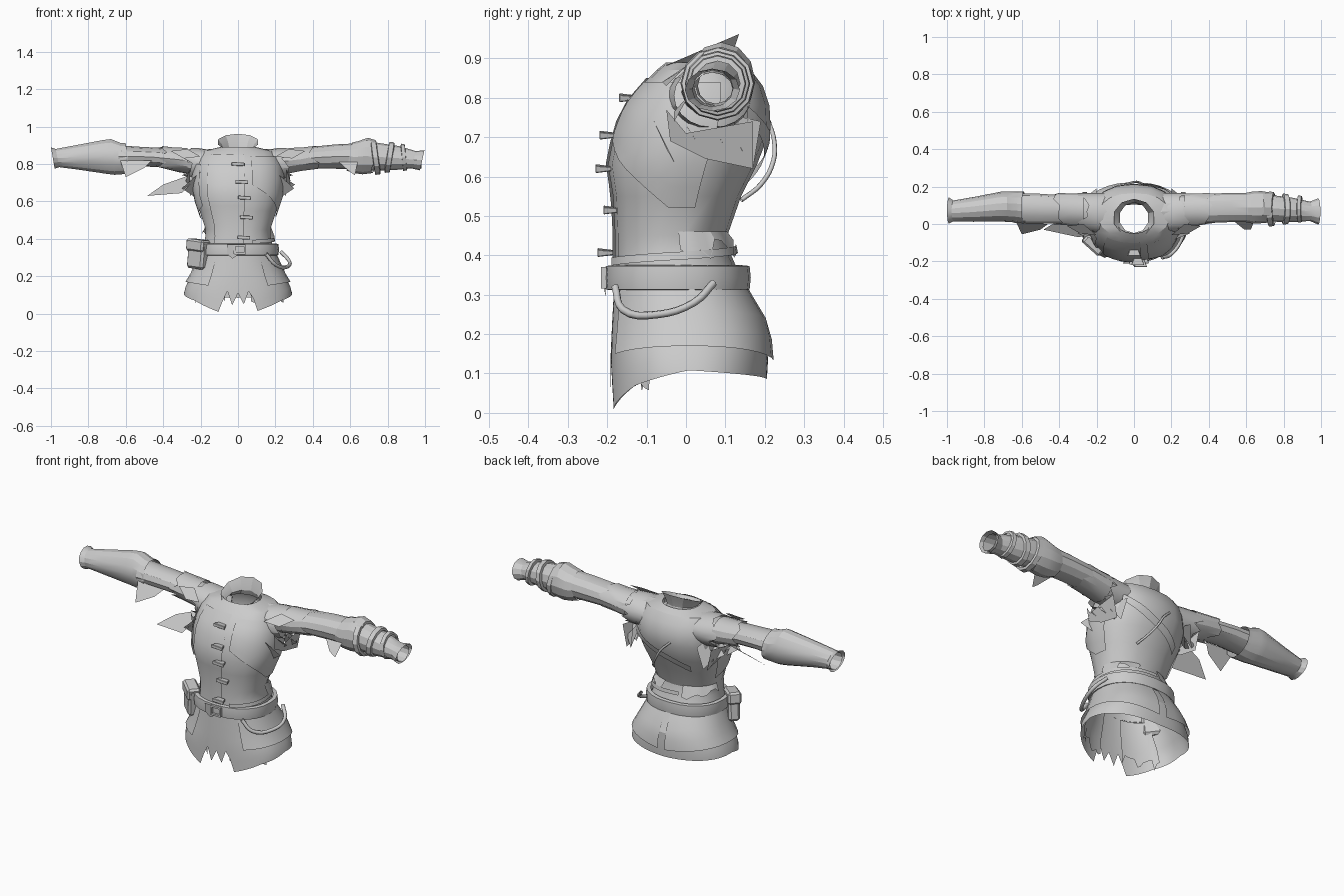
import bpy, bmesh, math, random
from math import sin, cos, radians, copysign
from mathutils import Vector, Matrix

random.seed(4)
if "Cube" in bpy.data.objects:
    bpy.data.objects.remove(bpy.data.objects["Cube"])

cloth = bpy.data.materials.new("grey cloth")
cloth.use_nodes = True
GREY = (0.6, 0.6, 0.6, 1)
cloth.diffuse_color = GREY
cloth.node_tree.nodes["Principled BSDF"].inputs["Base Color"].default_value = GREY


def add(name, bm, smooth=25):
    mesh = bpy.data.meshes.new(name)
    bm.to_mesh(mesh)
    bm.free()
    ob = bpy.data.objects.new(name, mesh)
    bpy.context.collection.objects.link(ob)
    mesh.materials.append(cloth)
    bpy.ops.object.select_all(action='DESELECT')
    ob.select_set(True)
    bpy.context.view_layer.objects.active = ob
    if smooth:
        bpy.ops.object.shade_smooth_by_angle(angle=radians(smooth))


def grid(name, rows, closed=True):
    """Skin rows of points into an open cloth surface."""
    bm = bmesh.new()
    vs = [[bm.verts.new(p) for p in row] for row in rows]
    n = len(rows[0])
    for a, b in zip(vs, vs[1:]):
        for i in range(n if closed else n - 1):
            j = (i + 1) % n
            bm.faces.new((a[i], a[j], b[j], b[i]))
    add(name, bm)


def lerp_table(table, t):
    for a, b in zip(table, table[1:]):
        if t <= b[0]:
            f = max(0, (t - a[0]) / (b[0] - a[0]))
            return [p + (q - p) * f for p, q in zip(a, b)]
    return list(table[-1])


# Body profile: height, half width, front y, back y
BODY = [(0.0, .295, -.192, .20), (.13, .288, -.192, .208), (.22, .24, -.188, .205),
        (.33, .198, -.182, .145), (.40, .178, -.18, .115), (.45, .175, -.18, .105),
        (.55, .208, -.185, .14), (.63, .235, -.198, .18), (.72, .243, -.18, .215),
        (.78, .235, -.155, .212), (.83, .222, -.115, .195), (.87, .19, -.075, .165),
        (.89, .10, -.05, .125)]


def body(deg, z, off=0.0):
    """Point on the body; 0 degrees is the front, positive turns to +x."""
    _, w, f, b = lerp_table(BODY, z)
    s, c = sin(radians(deg)), cos(radians(deg))
    sx, sy = copysign(abs(s) ** .88, s), copysign(abs(c) ** .88, c)
    return Vector((sx * (w + off), (f + b) / 2 - sy * ((b - f) / 2 + off), z))


def patch(name, a0, a1, low, high, off, cols=12, rows=6, closed=False):
    """Layer of cloth lying on the body between two height rules."""
    angles = [a0 + (a1 - a0) * i / (cols if closed else cols - 1) for i in range(cols)]
    lo, hi = [low(a) for a in angles], [high(a) for a in angles]
    grid(name, [[body(a, l + (h - l) * r / rows, off(r / rows))
                 for a, l, h in zip(angles, lo, hi)]
                for r in range(rows + 1)], closed)


# Torso and skirt
grid("torso", [[body(a, z) for a in range(0, 360, 20)]
               for z in [.34] + [p[0] for p in BODY[4:]]])
HEM = [(-180, .085), (-90, .108), (-50, .07), (-18, .01), (-13.5, .07), (-9, .12),
       (-4.5, .045), (0, .11), (4.5, .05), (9, .12), (13.5, .085), (18, .015),
       (50, .07), (90, .108), (180, .085)]
patch("skirt", -180, 180, lambda a: lerp_table(HEM, a)[1], lambda a: .35,
      lambda t: 0, 80, 6, True)
for side in (1, -1):
    patch("skirt_overlay", side * 30, side * 177,
          lambda a: .13 + .04 * sin(radians(abs(a))), lambda a: .35,
          lambda t: .012 * (1 - t) + .003, 14, 4)
    patch("ragged_skirt_lining", side * 12, side * 60,
          lambda a: random.uniform(.05, .12), lambda a: .30, lambda t: -.015, 14, 3)

# Layered panels of the coat
patch("front_overlap", -40, 7, lambda a: .36, lambda a: .85, lambda t: .006, 8, 9)
patch("chest_panel", 15, 105, lambda a: max(.52, .69 - .0024 * (a - 15)),
      lambda a: .84, lambda t: .007, 10, 6)
patch("right_chest_panel", -105, -55, lambda a: .66 - .0015 * abs(a),
      lambda a: .80, lambda t: .007, 7, 4)
for side in (1, -1):
    patch("torn_waist_layer", side * 95, side * 165,
          lambda a: .41 + random.uniform(-.025, .035), lambda a: .46,
          lambda t: .018 * (1 - t), 9, 1)
patch("back_strap", 128, 212, lambda a: .74 - .0021 * (a - 128),
      lambda a: .78 - .0021 * (a - 128), lambda t: .012, 12, 2)

# Collar, low at the front and flared at the rim
collar = []
for rx, ry, lift in ((.105, .092, 0), (.08, .082, .3), (.092, .09, .65), (.113, .102, 1)):
    row = []
    for i in range(10):
        a = 2 * math.pi * i / 10
        top = .918 - .044 * cos(a)
        row.append((rx * sin(a), .033 - ry * cos(a), .862 + (top - .862) * lift))
    collar.append(row)
grid("collar", collar)


def sleeve(name, side, rings, n=12, jag=0.0, tilt=0.0):
    """Tube along x; rings give x, centre y, centre z, y radius, z radius."""
    rows = []
    for k, (x, cy, cz, ry, rz) in enumerate(rings):
        rough = jag if k == len(rings) - 1 else 0
        rows.append([(side * (x + tilt * sin(2 * math.pi * i / n) + random.uniform(-rough, rough)),
                      cy + ry * cos(2 * math.pi * i / n),
                      cz + rz * sin(2 * math.pi * i / n)) for i in range(n)])
    grid(name, rows)


# Upper sleeves and torn shoulder caps
sleeve("left_sleeve", 1,
       [(.14, .065, .81, .085, .07), (.24, .07, .815, .08, .068), (.32, .078, .822, .08, .06),
        (.42, .085, .835, .078, .06), (.52, .088, .84, .078, .065), (.66, .088, .842, .078, .07)])
sleeve("right_sleeve", -1,
       [(.14, .065, .81, .085, .07), (.24, .07, .81, .08, .065), (.32, .075, .815, .074, .058),
        (.42, .08, .835, .076, .052), (.52, .083, .84, .08, .052), (.64, .085, .84, .08, .06)])
for side, label in ((1, "left"), (-1, "right")):
    sleeve(label + "_shoulder_cap", side,
           [(.15, .055, .80, .11, .076), (.21, .06, .80, .105, .085), (.27, .068, .805, .098, .08)],
           20, .035)
    sleeve(label + "_sleeve_patch", side,
           [(.27, .075, .818, .086, .07), (.34, .078, .826, .086, .064), (.41, .082, .835, .083, .062)],
           14, .03)

# Right forearm: tapered gauntlet with a lined wrist
sleeve("right_gauntlet", -1, [(.59, .088, .83, .086, .083), (.62, .09, .83, .083, .086),
                              (.67, .093, .838, .082, .098), (.71, .093, .838, .08, .093),
                              (.86, .078, .835, .066, .067), (.965, .07, .832, .056, .05),
                              (.99, .072, .832, .07, .058)], 14, 0, .01)
sleeve("right_wrist_lining", -1, [(.985, .072, .832, .055, .046), (.8, .075, .833, .05, .045)])

# Left forearm: sleeve, wrapped cloth and binding bands
sleeve("left_forearm", 1, [(.6, .085, .842, .07, .07), (.72, .085, .84, .072, .076),
                           (.85, .075, .832, .065, .064), (.94, .068, .823, .052, .046),
                           (.985, .067, .82, .07, .054)], 12, 0, .012)
sleeve("left_wrist_lining", 1, [(.98, .067, .82, .052, .044), (.8, .075, .83, .045, .045)])
sleeve("left_elbow_wrap", 1, [(.595, .088, .84, .078, .075), (.63, .088, .838, .085, .085),
                              (.68, .09, .843, .086, .098), (.73, .088, .84, .08, .088)], 12, .012, .015)
for x, w, r, tilt in ((.735, .016, .094, -.012), (.81, .016, .083, .012), (.887, .012, .073, -.006)):
    sleeve("left_binding_band", 1,
           [(x - w, .08, .836, r - .016, r - .016), (x - w * .8, .08, .836, r, r),
            (x + w * .8, .08, .836, r - .003, r - .003), (x + w, .08, .836, r - .016, r - .016)],
           12, 0, tilt)


def shred(name, *pts):
    bm = bmesh.new()
    bm.faces.new([bm.verts.new(p) for p in pts])
    add(name, bm, 0)


# Loose torn cloth under the arms
for side in (1, -1):
    for y, tip, low in ((-.04, .30, .62), (.03, .29, .65), (.10, .305, .64), (.15, .27, .62)):
        shred("underarm_shred", (side * .2, y - .05, .76), (side * .2, y + .04, .74),
              (side * .225, y + .02, low), (side * tip, y - .01, low + .05))
    shred("armpit_flap", (side * .26, -.05, .77), (side * .28, .0, .71), (side * .275, .17, .74),
          (side * .25, .17, .62), (side * .25, .05, .645), (side * .255, -.04, .69))
shred("right_large_flap", (-.23, -.06, .72), (-.26, .05, .74), (-.40, .02, .69),
      (-.485, -.03, .63), (-.30, -.07, .645))
shred("right_elbow_flap", (-.63, .01, .82), (-.46, .0, .82), (-.50, -.03, .78), (-.60, -.055, .73))
shred("left_elbow_flap", (.64, .01, .81), (.54, .01, .81), (.59, -.03, .765), (.625, -.03, .74))
for side in (1, -1):
    shred("shoulder_shred", (side * .2, -.06, .84), (side * .27, .0, .88),
          (side * .36, -.01, .87), (side * .29, -.05, .83))

# Belt with a raised edge, small buckle and hanging tail
belt = []
for off, dz in ((.002, -.032), (.022, -.03), (.025, 0), (.022, .03), (.002, .032)):
    belt.append([body(a, .343, off) + Vector((0, 0, dz)) for a in range(0, 360, 15)])
grid("belt", belt)
patch("upper_belt_wrap", 20, 190, lambda a: .37 + .0002 * a, lambda a: .39 + .0002 * a,
      lambda t: .018, 16, 1)


def box(name, loc, size, turn=0, lean=0, bevel=.0, flare=1.0):
    """Box at a place; flare widens or narrows its front end."""
    bm = bmesh.new()
    bmesh.ops.create_cube(bm, size=1)
    for v in bm.verts:
        if v.co.y < 0:
            v.co.x *= flare
            v.co.z *= flare
    bmesh.ops.scale(bm, verts=bm.verts, vec=size)
    if bevel:
        bmesh.ops.bevel(bm, geom=bm.edges[:], offset=bevel, segments=1, affect='EDGES')
    rot = Matrix.Rotation(radians(turn), 4, 'Z') @ Matrix.Rotation(radians(lean), 4, 'Y')
    bmesh.ops.transform(bm, matrix=Matrix.Translation(loc) @ rot, verts=bm.verts)
    add(name, bm)


for dx, dz, sx, sz in ((-.028, 0, .01, .05), (.028, 0, .01, .05), (0, .022, .06, .01), (0, -.022, .06, .01)):
    box("buckle_frame", (.01 + dx, -.209, .343 + dz), (sx, .014, sz))
shred("belt_tail", (-.06, -.21, .37), (-.02, -.212, .37), (-.005, -.207, .31), (-.03, -.203, .295), (-.06, -.205, .32))

# Pouch on the right hip
box("pouch", (-.213, -.105, .315), (.115, .06, .15), -42, 6, .012)
box("pouch_flap", (-.214, -.107, .365), (.122, .07, .065), -42, 6, .01)

# Flared toggles down the front
for x, y, z in ((0, -.15, .80), (.02, -.20, .705), (.035, -.21, .62), (.045, -.19, .515), (.03, -.205, .407)):
    box("toggle", (x, y, z), (.04, .04, .011), 0, 3, .002, 1.75)


# Cord looped at the left hip and a loose strap on the back
def cord(name, pts, radius):
    curve = bpy.data.curves.new(name, 'CURVE')
    curve.dimensions = '3D'
    curve.bevel_depth, curve.bevel_resolution, curve.resolution_u = radius, 1, 4
    spline = curve.splines.new('BEZIER')
    spline.bezier_points.add(len(pts) - 1)
    for bp, p in zip(spline.bezier_points, pts):
        bp.co = p
        bp.handle_left_type = bp.handle_right_type = 'AUTO'
    ob = bpy.data.objects.new(name, curve)
    curve.materials.append(cloth)
    bpy.context.collection.objects.link(ob)


cord("hip_cord", [(.15, -.18, .32), (.2, -.16, .262), (.26, -.07, .25), (.275, .02, .28), (.23, .07, .33)], .01)
cord("back_loop", [(.10, .14, .54), (.07, .19, .58), (.03, .222, .64), (.0, .224, .69), (-.05, .21, .74)], .006)
